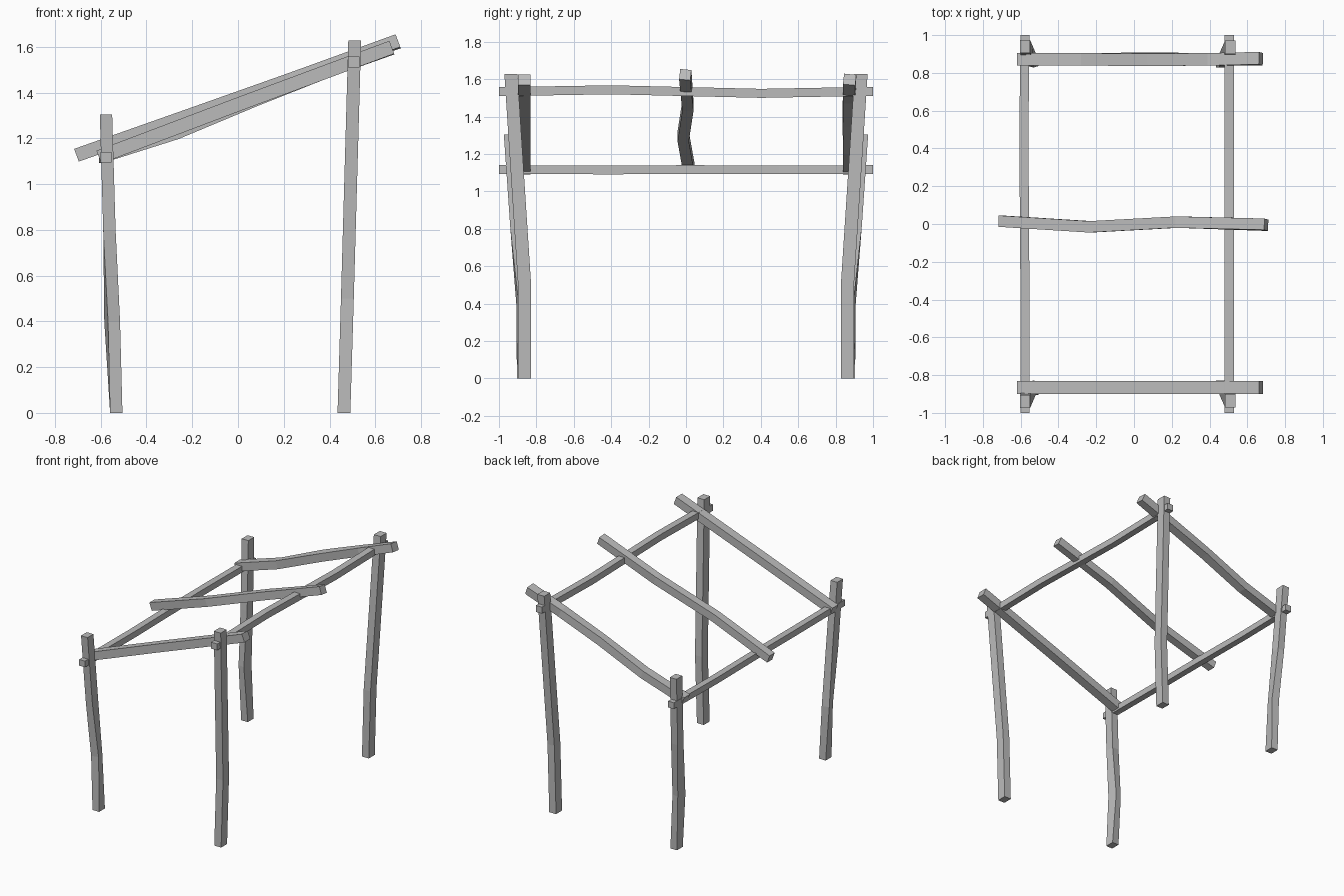
import bpy, bmesh, math
from mathutils import Vector

old = bpy.data.objects.get("Cube")
if old:
    bpy.data.objects.remove(old, do_unlink=True)

wood = bpy.data.materials.new("weathered_grey")
wood.use_nodes = True
GREY = (0.5, 0.5, 0.5, 1)
wood.diffuse_color = GREY
wood.node_tree.nodes["Principled BSDF"].inputs["Base Color"].default_value = GREY

X, Y, Z = Vector((1, 0, 0)), Vector((0, 1, 0)), Vector((0, 0, 1))


def timber(name, points, u, v, width, depth, twists=None):
    """Rough-hewn timber: a rectangular section swept along a few points."""
    bm = bmesh.new()
    rings = []
    for i, p in enumerate(points):
        a = math.radians(twists[i]) if twists else 0
        s = u * math.cos(a) + v * math.sin(a)
        t = v * math.cos(a) - u * math.sin(a)
        rings.append([bm.verts.new(Vector(p) + s * width / 2 * j + t * depth / 2 * k)
                      for j, k in ((-1, -1), (1, -1), (1, 1), (-1, 1))])
    bm.faces.new(rings[0])
    bm.faces.new(rings[-1])
    for r, q in zip(rings, rings[1:]):
        for i in range(4):
            n = (i + 1) % 4
            bm.faces.new((r[i], r[n], q[n], q[i]))
    bmesh.ops.recalc_face_normals(bm, faces=bm.faces)
    mesh = bpy.data.meshes.new(name)
    bm.to_mesh(mesh)
    bm.free()
    mesh.materials.append(wood)
    obj = bpy.data.objects.new(name, mesh)
    bpy.context.collection.objects.link(obj)
    return obj


# Four posts leaning outward, tall pair on the +x side
for side, s in (("front", -1), ("back", 1)):
    timber("tall_post_" + side,
           [(0.463, s * 0.864, 0), (0.478, s * 0.863, 0.5),
            (0.495, s * 0.902, 1.1), (0.51, s * 0.936, 1.628)],
           X, Y, 0.056, 0.07)
    timber("short_post_" + side,
           [(-0.532, s * 0.87, 0), (-0.55, s * 0.868, 0.4),
            (-0.562, s * 0.905, 0.8), (-0.577, s * 0.94, 1.305)],
           X, Y, 0.054, 0.068, [0, -s * 14, 0, 0])

# Cross rails tying the front and back posts together
timber("low_rail", [(-0.577, -1, 1.117), (-0.577, -0.4, 1.114), (-0.58, 0, 1.117),
                    (-0.583, 0.5, 1.115), (-0.577, 1, 1.117)], X, Z, 0.048, 0.046)
timber("high_rail", [(0.505, -1, 1.533), (0.505, -0.4, 1.543), (0.505, 0.4, 1.524),
                     (0.505, 1, 1.535)], X, Z, 0.05, 0.048)

# Sloping rafters
slope = math.radians(20.6)
up = Vector((-math.sin(slope), 0, math.cos(slope)))
timber("front_rafter", [(-0.608, -0.865, 1.118), (0, -0.865, 1.348), (0.672, -0.865, 1.598)],
       Y, up, 0.068, 0.06)
timber("back_rafter", [(-0.608, 0.872, 1.118), (-0.27, 0.872, 1.225), (0.08, 0.872, 1.375),
                       (0.4, 0.872, 1.498), (0.672, 0.875, 1.598)],
       Y, up, 0.066, 0.06, [0, 0, 6, 0, -6])
timber("middle_rafter", [(-0.706, 0.015, 1.126), (-0.23, -0.015, 1.294),
                         (0.23, 0.01, 1.457), (0.7, -0.004, 1.624)],
       Y, up, 0.06, 0.059, [0, 0, 0, -6])
